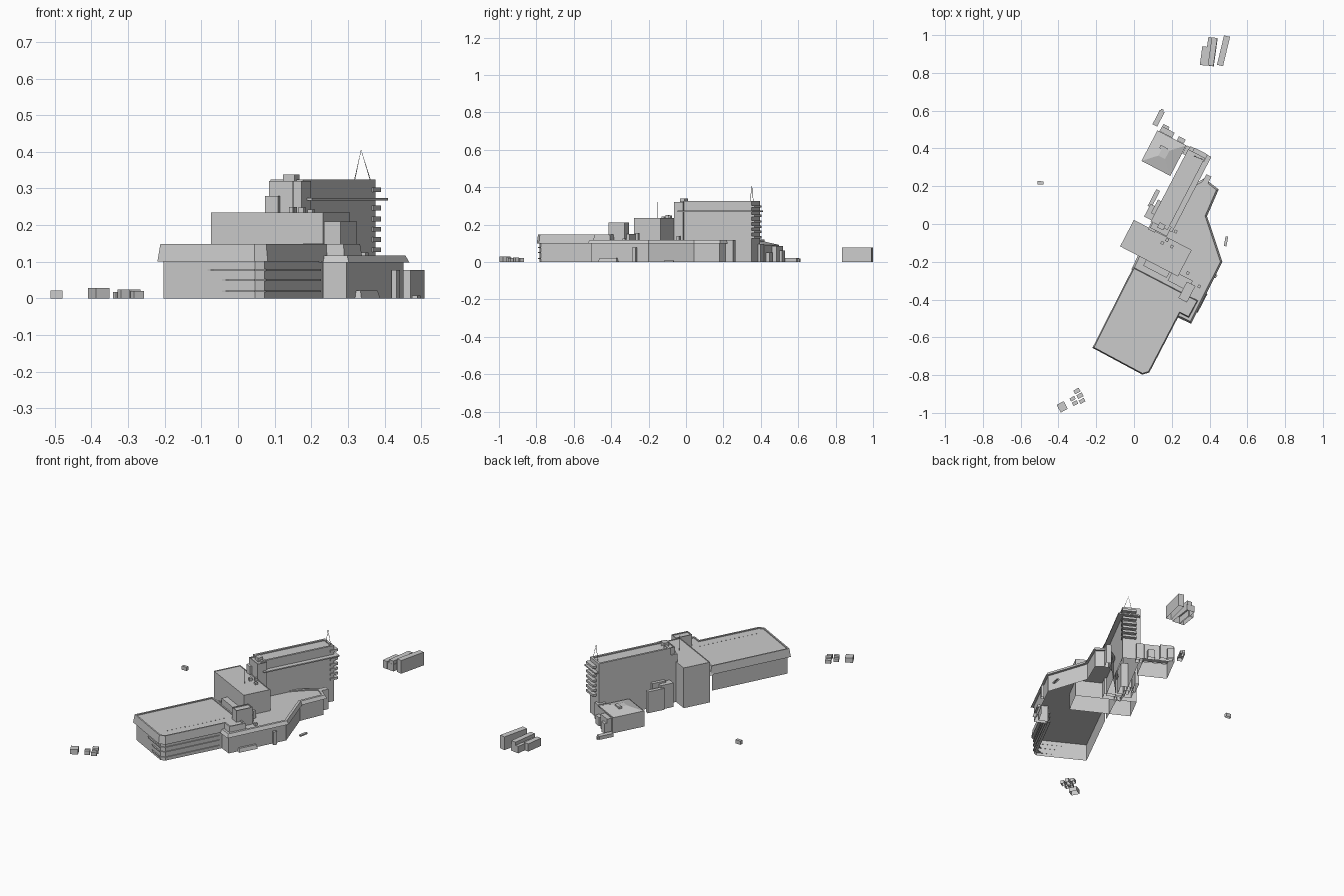
import bpy, bmesh, math
from mathutils import Vector

if "Cube" in bpy.data.objects:
    bpy.data.objects.remove(bpy.data.objects["Cube"])

ANG = math.radians(-27.5)          # heading of the whole complex


def offset(pts, d):
    """Mitred polygon offset, positive d grows the outline."""
    P = [Vector(p) for p in pts]
    n = len(P)
    area = sum(P[i].x * P[(i + 1) % n].y - P[(i + 1) % n].x * P[i].y for i in range(n))
    s = 1 if area > 0 else -1
    out = []
    for i in range(n):
        e1 = (P[i] - P[i - 1]).normalized()
        e2 = (P[(i + 1) % n] - P[i]).normalized()
        n1, n2 = Vector((e1.y, -e1.x)) * s, Vector((e2.y, -e2.x)) * s
        m = (n1 + n2) / max(0.3, 1 + n1.dot(n2))
        out.append(P[i] + m * d)
    return out


def prism(name, pts, z0, z1, flare=0, lip=0, drop=0.006, cap=True, skip=()):
    """Extruded outline; flare widens the foot, lip adds a sunken roof, open on the ground."""
    rings = [(offset(pts, flare), z0), (offset(pts, 0), z1)]
    if lip:
        rings += [(offset(pts, -lip), z1), (offset(pts, -lip), z1 - drop)]
    bm = bmesh.new()
    loops = [[bm.verts.new((p.x, p.y, z)) for p in r] for r, z in rings]
    n = len(pts)
    for a, b in zip(loops, loops[1:]):
        for i in range(n):
            if i not in skip:
                j = (i + 1) % n
                bm.faces.new((a[i], a[j], b[j], b[i]))
    if cap:
        bm.faces.new(loops[-1])
        if z0 > 0:
            bm.faces.new(loops[0][::-1])
    bmesh.ops.recalc_face_normals(bm, faces=bm.faces)
    me = bpy.data.meshes.new(name)
    bm.to_mesh(me)
    bm.free()
    ob = bpy.data.objects.new(name, me)
    bpy.context.collection.objects.link(ob)
    return ob


def box(name, x, y, a, b, z0, z1, ang=ANG, **kw):
    c, s = math.cos(ang), math.sin(ang)
    pts = [(x + c * i * a / 2 - s * j * b / 2, y + s * i * a / 2 + c * j * b / 2)
           for i, j in ((-1, -1), (1, -1), (1, 1), (-1, 1))]
    return prism(name, pts, z0, z1, **kw)


def rod(name, pts, r=0.0014):
    cu = bpy.data.curves.new(name, 'CURVE')
    cu.dimensions = '3D'
    cu.bevel_depth = r
    cu.bevel_resolution = 0
    sp = cu.splines.new('POLY')
    sp.points.add(len(pts) - 1)
    for p, q in zip(sp.points, pts):
        p.co = (*q, 1)
    bpy.context.collection.objects.link(bpy.data.objects.new(name, cu))


# low wing: walls, flared fascia with sunken roof
wing = [(-.212, -.653), (.045, -.791), (.077, -.781), (.241, -.466), (.288, -.49),
        (.333, -.408), (.0, -.235)]
prism("wing_walls", offset(wing, -.007), 0, .102, cap=False, skip=(5,))
prism("wing_fascia", wing, .1, .148, flare=.006, lip=.008)

# horizontal sun fins wrapping the wing corner
for k, (z, x0) in enumerate(((.017, -.025), (.048, -.025), (.075, -.065))):
    outer = [(x0, -.746 - (x0 + .04) * .53), (.045, -.79), (.076, -.78), (.226, -.492)]
    inner = [(p[0] - .02, p[1] + .02) for p in outer[::-1]]
    prism(f"sun_fin_{k}", outer + inner, z, z + .005)

# roof studs along the wing
for k in range(14):
    t = .03 + k * .026
    box(f"roof_stud_{k}", .03 + .461 * t, -.74 + .887 * t, .003, .003, .142, .145)

# podium with angular east side; no walls where it meets the wing
podium = [(.224, -.48), (.298, -.515), (.457, -.2), (.376, .042), (.436, .18),
          (.372, .23), (.32, .2), (.1, -.02), (.0, -.235), (.3, -.39)]
prism("podium_walls", offset(podium, -.005), 0, .1, cap=False, skip=(8, 9))
prism("podium_fascia", podium, .098, .117, flare=.01, lip=.014)

# central hall block and stair core
box("central_block", .116, -.128, .345, .158, 0, .235, lip=.004, drop=.003)
box("stair_core", .142, -.018, .10, .055, 0, .32, lip=.004)
box("core_plant_room", .145, -.012, .035, .03, .315, .338)
box("core_side_shaft", .105, -.01, .04, .06, 0, .28)
box("podium_plant_room", .28, -.36, .051, .098, .1, .21, lip=.004)
box("plant_room_wing", .245, -.30, .12, .06, .1, .15)
box("hall_side_step", .12, -.235, .14, .04, .1, .147)

# tower, canopy slab and end balconies
box("tower", .232, .182, .10, .43, 0, .325, lip=.012, drop=.006)
box("tower_canopy_slab", .25, .184, .125, .45, .267, .274)
for k, z in enumerate((.126, .154, .182, .21, .24, .29)):
    box(f"end_balcony_{k}", .345, .366, .08, .045, z, z + .013)

# roof mast and thin pole
rod("mast", [(.318, .36, .322), (.336, .352, .405), (.362, .342, .32)])
rod("roof_pole", [(.15, -.15, .233), (.15, -.15, .32)])

# small rooftop units
for k, (x, y, z, h) in enumerate(((.15, -.10, .23, .25), (.175, -.085, .23, .248),
                                  (.2, -.12, .23, .243), (.285, -.26, .11, .155),
                                  (.22, -.04, .11, .14), (.345, -.33, .11, .125))):
    box(f"roof_unit_{k}", x, y, .016, .016, z, h)
box("podium_end_room", .385, .235, .03, .05, 0, .117)

# blocks against the rear of the tower
box("rear_block_tall", .135, .08, .06, .08, 0, .15)
box("rear_block_low", .095, .06, .055, .075, 0, .14)
box("rear_block_slim", .105, .135, .022, .10, 0, .125)

# annex with low hipped roof, and its outbuildings
box("annex", .158, .375, .17, .19, 0, .092, cap=False)
box("annex_hip_roof", .158, .375, .04, .05, .092, .112, flare=.066)
box("annex_skylight", .158, .40, .045, .018, .105, .119)
box("annex_shed_a", .175, .487, .075, .03, 0, .085)
box("annex_shed_b", .165, .508, .035, .03, 0, .06)
box("annex_shed_c", .25, .445, .04, .025, 0, .05)
box("annex_low_wall", .13, .56, .028, .085, 0, .02)
box("annex_low_wall_end", .142, .59, .014, .04, 0, .018)
box("tower_link", .285, .385, .04, .05, 0, .095)

# east entrance: ramp and pier
box("entrance_ramp", .352, -.415, .012, .10, 0, .022, flare=.006)
box("entrance_pier", .43, -.275, .016, .02, 0, .077)
box("street_slab", .487, -.092, .014, .052, 0, .008, ang=math.radians(-10))

# neighbouring buildings to the north
N = math.radians(-13.5)
box("north_bar", .474, .917, .033, .16, 0, .077, ang=N)
box("north_hall", .408, .912, .05, .15, 0, .04, ang=math.radians(-8))
box("north_hall_upper", .416, .912, .03, .15, .038, .06, ang=math.radians(-8))
box("north_lean_to", .37, .89, .03, .10, 0, .045, ang=math.radians(-8))

# scattered huts
for k, (x, y, a, b, h, g) in enumerate((
        (-.495, .218, .032, .017, .022, -3), (-.38, -.968, .042, .046, .028, 28),
        (-.302, -.884, .032, .022, .02, 28), (-.286, -.909, .032, .022, .024, 28),
        (-.325, -.925, .028, .018, .018, 28), (-.312, -.948, .028, .02, .024, 28),
        (-.275, -.937, .03, .02, .02, 28))):
    box(f"hut_{k}", x, y, a, b, 0, h, ang=math.radians(g))
